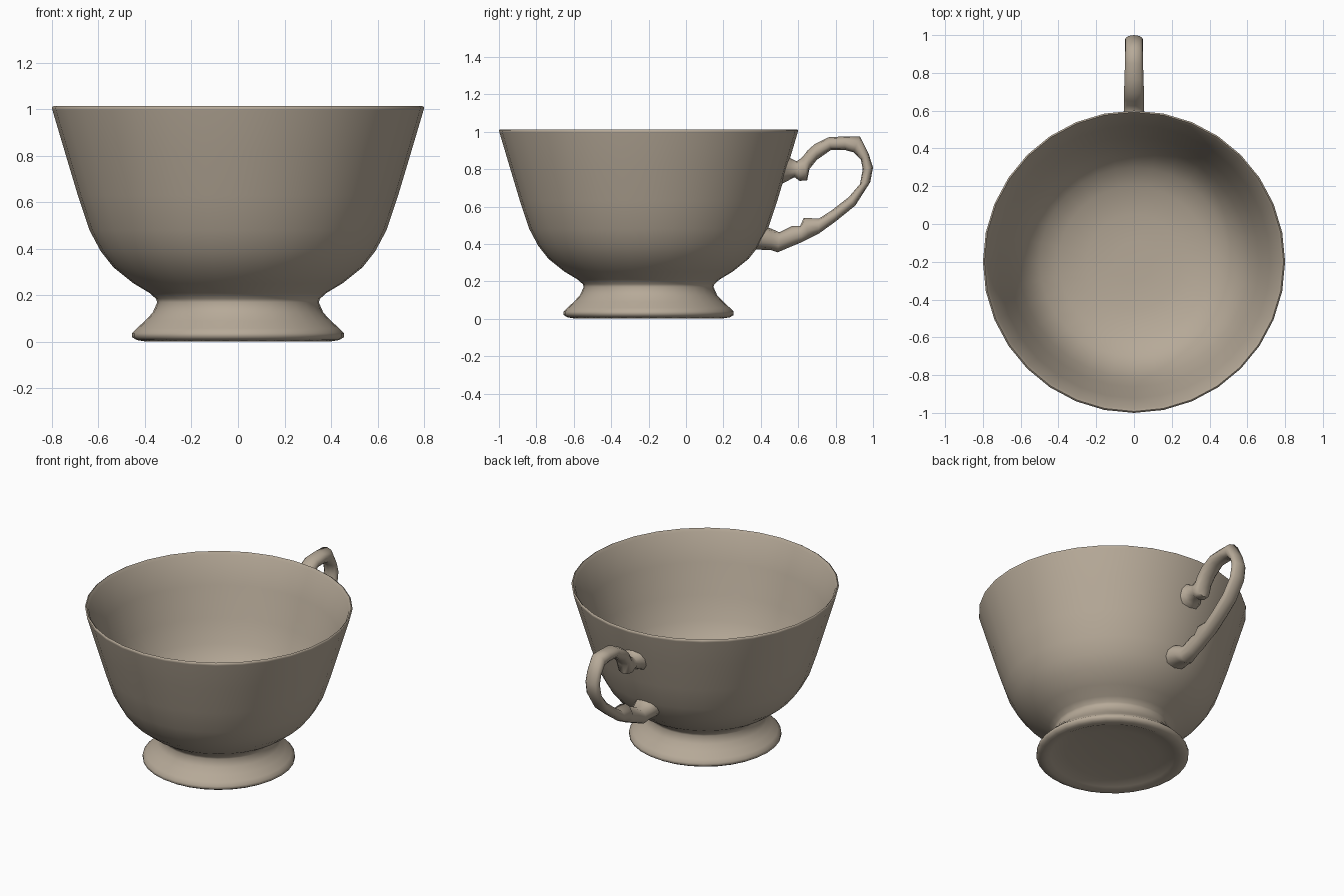
import bpy, bmesh, math

CY = -0.2  # bowl axis sits toward the front so that cup plus handle is centred

china = bpy.data.materials.new("warm grey china")
china.diffuse_color = (0.47, 0.40, 0.315, 1)


def finish(name, bm, angle):
    bmesh.ops.remove_doubles(bm, verts=bm.verts, dist=1e-5)
    bmesh.ops.recalc_face_normals(bm, faces=bm.faces)
    me = bpy.data.meshes.new(name)
    bm.to_mesh(me)
    bm.free()
    me.materials.append(china)
    ob = bpy.data.objects.new(name, me)
    bpy.context.collection.objects.link(ob)
    bpy.ops.object.select_all(action='DESELECT')
    ob.select_set(True)
    bpy.context.view_layer.objects.active = ob
    bpy.ops.object.shade_smooth_by_angle(angle=math.radians(angle))
    return ob


def skin(bm, rings, closed_ends):
    for a, b in zip(rings, rings[1:]):
        n = len(a)
        for i in range(n):
            j = (i + 1) % n
            bm.faces.new((a[i], a[j], b[j], b[i]))
    if closed_ends:
        bm.faces.new(rings[0])
        bm.faces.new(rings[-1])


def lathe(name, profile, n=32):
    bm = bmesh.new()
    rings = [[bm.verts.new((r * math.sin(2 * math.pi * i / n),
                            CY - r * math.cos(2 * math.pi * i / n), z))
              for i in range(n)] for r, z in profile]
    skin(bm, rings, True)
    return finish(name, bm, 80)


# Bowl and foot in one profile: underside, foot, waist, wall, lip, inside
lathe("cup_body", [
    (0.10, 0.035), (0.28, 0.03), (0.37, 0.015), (0.40, 0.002), (0.435, 0.008),
    (0.455, 0.02), (0.455, 0.038), (0.435, 0.058), (0.40, 0.09), (0.367, 0.125),
    (0.347, 0.17), (0.352, 0.185), (0.38, 0.21), (0.45, 0.252), (0.535, 0.32),
    (0.59, 0.39), (0.638, 0.48), (0.688, 0.63), (0.745, 0.82), (0.797, 0.995),
    (0.80, 1.008), (0.792, 1.013), (0.778, 0.995), (0.722, 0.82), (0.663, 0.63),
    (0.612, 0.485), (0.562, 0.40), (0.50, 0.335), (0.40, 0.285), (0.25, 0.255),
    (0.10, 0.25)])

# Handle stations: outer (y, z), inner (y, z), half width in x
stations = [
    (0.54, 0.87, 0.50, 0.715, 0.085), (0.565, 0.855, 0.54, 0.735, 0.065),
    (0.59, 0.842, 0.58, 0.757, 0.055), (0.605, 0.85, 0.607, 0.737, 0.055),
    (0.625, 0.867, 0.648, 0.74, 0.055), (0.65, 0.90, 0.66, 0.80, 0.055),
    (0.69, 0.935, 0.70, 0.85, 0.055), (0.76, 0.97, 0.775, 0.902, 0.052),
    (0.85, 0.975, 0.85, 0.902, 0.05), (0.93, 0.975, 0.895, 0.89, 0.048),
    (0.977, 0.88, 0.935, 0.85, 0.048), (1.0, 0.81, 0.945, 0.80, 0.048),
    (0.985, 0.73, 0.93, 0.72, 0.05), (0.905, 0.605, 0.87, 0.65, 0.05),
    (0.80, 0.52, 0.78, 0.58, 0.05), (0.71, 0.455, 0.71, 0.535, 0.05),
    (0.66, 0.43, 0.63, 0.54, 0.05), (0.62, 0.41, 0.61, 0.495, 0.05),
    (0.56, 0.385, 0.57, 0.497, 0.05), (0.49, 0.355, 0.50, 0.462, 0.055),
    (0.455, 0.367, 0.455, 0.482, 0.07), (0.372, 0.37, 0.425, 0.49, 0.085)]

bm = bmesh.new()
rings = []
N = 10
for yo, zo, yi, zi, w in stations:
    ring = []
    for k in range(N):
        a = 2 * math.pi * k / N
        c, s = math.cos(a), math.sin(a)
        t = 0.5 + 0.5 * c
        # slightly squared oval
        x = w * math.copysign(min(1, abs(s) ** 0.75), s)
        ring.append(bm.verts.new((x, yi + (yo - yi) * t, zi + (zo - zi) * t)))
    rings.append(ring)
skin(bm, rings, True)
finish("handle", bm, 70)
